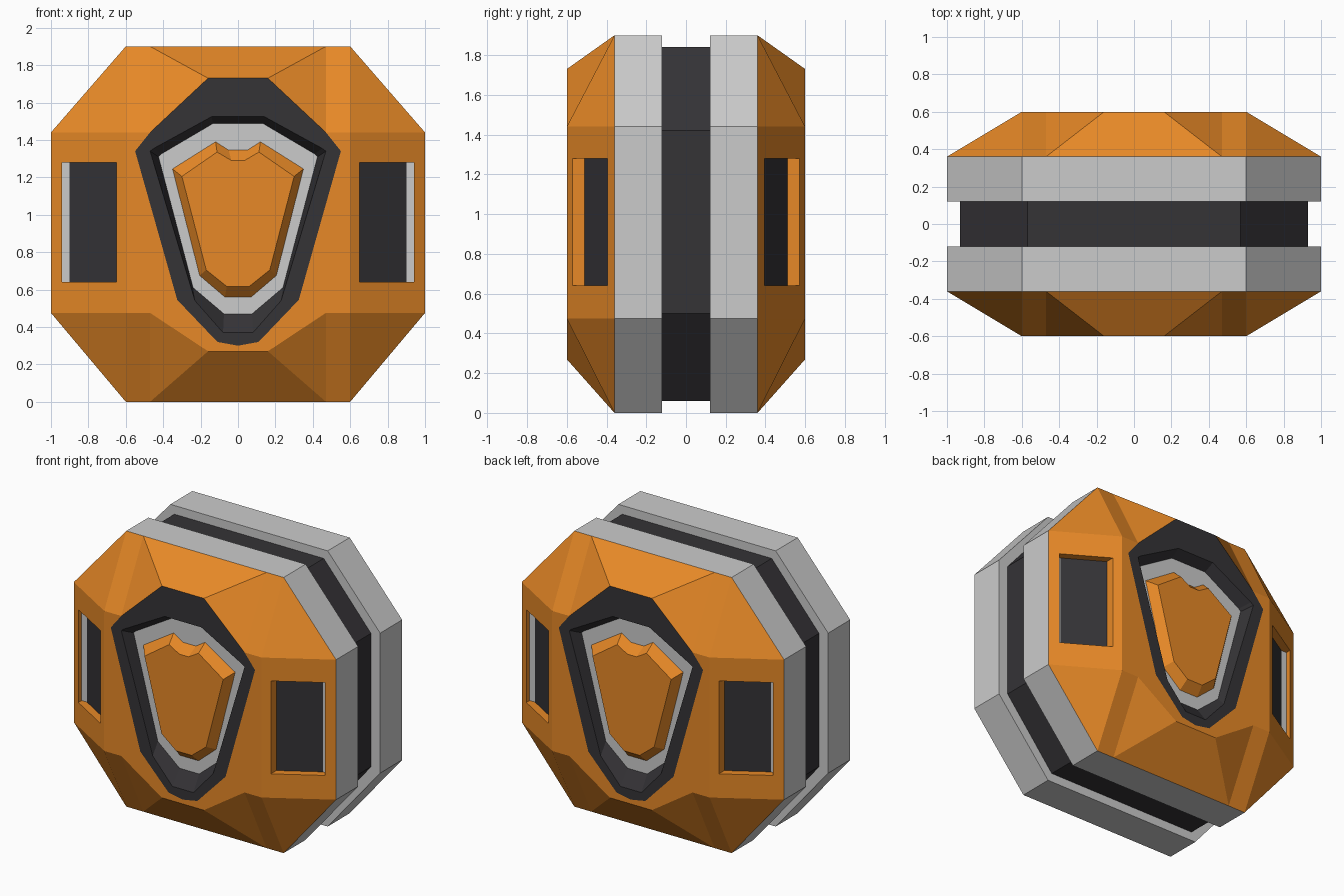
import bpy, bmesh
from mathutils import Vector

if "Cube" in bpy.data.objects:
    bpy.data.objects.remove(bpy.data.objects["Cube"])


def material(name, rgb):
    m = bpy.data.materials.new(name)
    m.diffuse_color = (*rgb, 1)
    m.use_nodes = True
    m.node_tree.nodes["Principled BSDF"].inputs["Base Color"].default_value = m.diffuse_color
    return m


ORANGE = material("orange_paint", (0.8, 0.25, 0.02))
DARK = material("dark_metal", (0.035, 0.033, 0.037))
FAR = (0, -100, 0.95)


def make(name, faces, mat=None, mirror=(True, True), solid=False):
    """faces: list of (points, point the face should look towards)."""
    bm = bmesh.new()
    for pts, ref in faces:
        f = bm.faces.new([bm.verts.new(p) for p in pts])
        f.normal_update()
        if f.normal.dot(Vector(ref) - f.calc_center_median()) < 0:
            f.normal_flip()
    bmesh.ops.remove_doubles(bm, verts=bm.verts, dist=0.0005)
    if solid:
        bmesh.ops.recalc_face_normals(bm, faces=bm.faces)
    me = bpy.data.meshes.new(name)
    bm.to_mesh(me)
    bm.free()
    ob = bpy.data.objects.new(name, me)
    bpy.context.collection.objects.link(ob)
    if mat:
        me.materials.append(mat)
    if any(mirror):
        mod = ob.modifiers.new("mirror", 'MIRROR')
        mod.use_axis = (mirror[0], mirror[1], False)
        mod.use_clip = False
    return ob


def at(profile, y):
    return [(x, y, z) for x, z in profile]


def band(a, b, ref=FAR, closed=False):
    """Quads joining two equally long rows of points."""
    n = len(a)
    return [([a[i], a[(i + 1) % n], b[(i + 1) % n], b[i]], ref)
            for i in range(n if closed else n - 1)]


def prism(profile, y0, y1):
    a, b = at(profile, y0), at(profile, y1)
    return band(a, b, closed=True) + [(a, FAR), (b, FAR)]


def octagon(x0, x1, z):
    return [(-x0, z[0]), (x0, z[0]), (x1, z[1]), (x1, z[2]),
            (x0, z[3]), (-x0, z[3]), (-x1, z[2]), (-x1, z[1])]


# grey slabs and the dark core between them
make("side_slab", prism(octagon(0.6, 1, (0, 0.475, 1.44, 1.9)), -0.36, -0.12),
     mirror=(False, True), solid=True)
make("core", prism(octagon(0.57, 0.93, (0.06, 0.5, 1.42, 1.84)), -0.13, 0.13),
     DARK, mirror=(False, False), solid=True)

# half profiles of the recessed frame, top to bottom
frame_out = [(0, 1.73), (0.16, 1.73), (0.47, 1.44), (0.55, 1.34),
             (0.325, 0.545), (0.11, 0.32), (0, 0.30)]
frame_in = [(0, 1.525), (0.14, 1.525), (0.45, 1.355), (0.47, 1.34),
            (0.23, 0.54), (0.08, 0.37), (0, 0.37)]
floor = [(0, 1.487), (0.135, 1.487), (0.41, 1.325), (0.425, 1.31),
         (0.24, 0.61), (0.075, 0.47), (0, 0.47)]
F, B, D = -0.6, -0.36, -0.53   # front plane, shell back plane, recess floor

# orange shell: flat front, top and bottom facets
shell = [(at([(0, 0.27), (0.16, 0.27), (0.47, 0.475), (0.6, 0.475),
              (0.6, 1.44)] + frame_out[2:], F), FAR)]
for edge, inner, mid in ((1.9, 1.73, 1.44), (0, 0.27, 0.475)):
    shell += [
        ([(0, B, 0)[:2] + (edge,), (0.47, B, edge), (0.16, F, inner), (0, F, inner)], FAR),
        ([(0.47, B, edge), (0.47, F, mid), (0.16, F, inner)], FAR),
        ([(0.47, B, edge), (0.6, B, edge), (0.6, F, mid), (0.47, F, mid)], FAR),
        ([(0.6, B, edge), (1, B, mid), (0.6, F, mid)], FAR)]


def slope(x, z, sink=0.0):
    return (x, F + (x - 0.6) * 0.6 + sink, z)


# sloped side face with a rectangular pocket
rect = [(0.65, 0.64), (0.94, 0.64), (0.94, 1.28), (0.65, 1.28)]
border = [(0.6, 0.475), (1, 0.475), (1, 1.44), (0.6, 1.44)]
lip = [slope(*p) for p in rect]
deep = [slope(*p, 0.06) for p in rect]
shell += band([slope(*p) for p in border], lip, closed=True)
shell += band(lip, deep, ref=(0.795, -0.45, 0.96), closed=True)
make("shell", shell, ORANGE)
make("side_panel", [(deep, FAR)], DARK)

# dark frame, its inner walls and the grey floor
make("frame", band(at(frame_out, F), at(frame_in, F))
     + band(at(frame_in, F), at(floor, D)), DARK)
make("frame_floor", [(at(floor, D), FAR)])

# raised orange badge with a notched top
base = [(0, 1.345), (0.05, 1.345), (0.12, 1.39), (0.35, 1.245),
        (0.205, 0.675), (0.07, 0.56), (0, 0.56)]
face = [(0, 1.29), (0.035, 1.29), (0.112, 1.335), (0.3, 1.205),
        (0.17, 0.705), (0.06, 0.617), (0, 0.617)]
make("badge", band(at(base, D), at(face, F + 0.01))
     + [(at(face, F + 0.01), FAR)], ORANGE)
